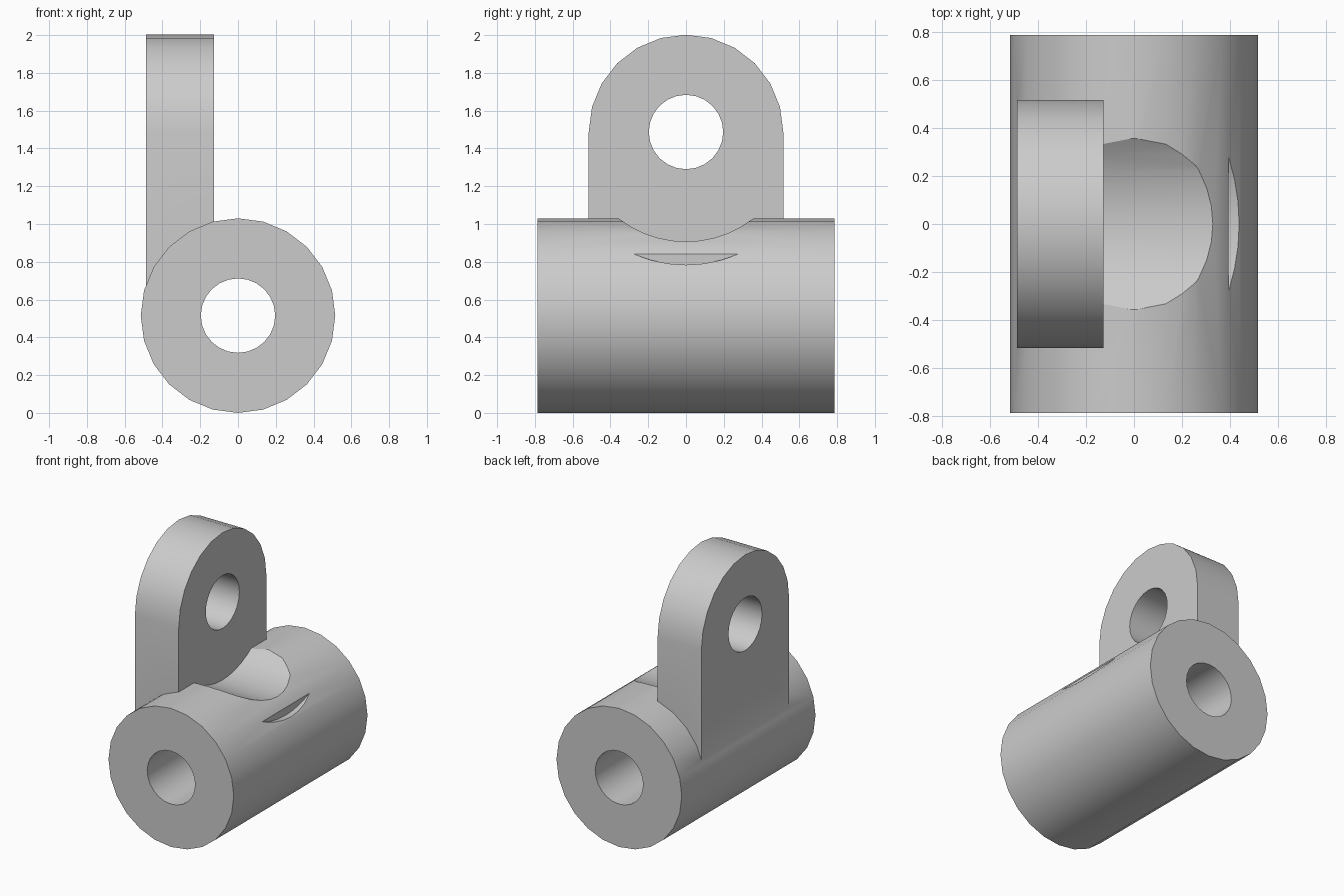
import bpy
import bmesh
from math import pi, sin, cos, radians

default = bpy.data.objects.get("Cube")
if default:
    bpy.data.objects.remove(default, do_unlink=True)

RADIUS = 0.515       # barrel radius and half width of the lug
BORE = 0.197         # radius of both holes
LUG_Z = 1.487        # height of the lug hole
LUG_OUT, LUG_IN = -0.487, -0.127

metal = bpy.data.materials.new("plain grey")
metal.use_nodes = True
GREY = (0.6, 0.6, 0.6, 1)
metal.diffuse_color = GREY
metal.node_tree.nodes["Principled BSDF"].inputs["Base Color"].default_value = GREY


def extrude(name, outline, axis, start, end):
    """Solid from a 2D outline (horizontal, z) pushed along x or y."""
    bm = bmesh.new()
    place = (lambda h, z: (start, h, z)) if axis == "x" else (lambda h, z: (h, start, z))
    face = bm.faces.new([bm.verts.new(place(h, z)) for h, z in outline])
    grown = bmesh.ops.extrude_face_region(bm, geom=[face])["geom"]
    move = (end - start, 0, 0) if axis == "x" else (0, end - start, 0)
    bmesh.ops.translate(bm, vec=move, verts=[g for g in grown if isinstance(g, bmesh.types.BMVert)])
    bmesh.ops.recalc_face_normals(bm, faces=bm.faces)
    mesh = bpy.data.meshes.new(name)
    bm.to_mesh(mesh)
    bm.free()
    mesh.materials.append(metal)
    obj = bpy.data.objects.new(name, mesh)
    bpy.context.collection.objects.link(obj)
    return obj


def circle(radius, z, sides):
    return [(radius * sin(2 * pi * i / sides), z + radius * cos(2 * pi * i / sides))
            for i in range(sides)]


def boolean(target, tool, operation):
    mod = target.modifiers.new(tool.name, "BOOLEAN")
    mod.operation, mod.object, mod.solver = operation, tool, "EXACT"
    bpy.context.view_layer.objects.active = target
    bpy.ops.object.modifier_apply(modifier=mod.name)
    bpy.data.objects.remove(tool, do_unlink=True)


# Horizontal barrel
bracket = extrude("pivot_bracket", circle(RADIUS, RADIUS, 24), "y", -0.785, 0.785)

# Clearance scoop beside the lug, and the shallow outer relief
boolean(bracket, extrude("scoop", circle(0.58, LUG_Z, 48), "x", -0.2, 0.8), "DIFFERENCE")
boolean(bracket, extrude("relief", circle(0.703, LUG_Z, 48), "x", 0.393, 0.8), "DIFFERENCE")

# Upright lug with a rounded top
arch = [(RADIUS * cos(pi * i / 12), LUG_Z + RADIUS * sin(pi * i / 12)) for i in range(13)]
lug = extrude("lug", arch + [(-RADIUS, 0.6), (RADIUS, 0.6)], "x", LUG_OUT, LUG_IN)
boolean(bracket, lug, "UNION")

# Holes through the barrel and the lug
boolean(bracket, extrude("barrel_bore", circle(BORE, RADIUS, 24), "y", -1, 1), "DIFFERENCE")
boolean(bracket, extrude("lug_bore", circle(BORE, LUG_Z, 24), "x", -0.7, 0), "DIFFERENCE")

# Smooth curved walls, crisp rims
bpy.ops.object.select_all(action="DESELECT")
bracket.select_set(True)
bpy.context.view_layer.objects.active = bracket
bpy.ops.object.shade_smooth_by_angle(angle=radians(30))
